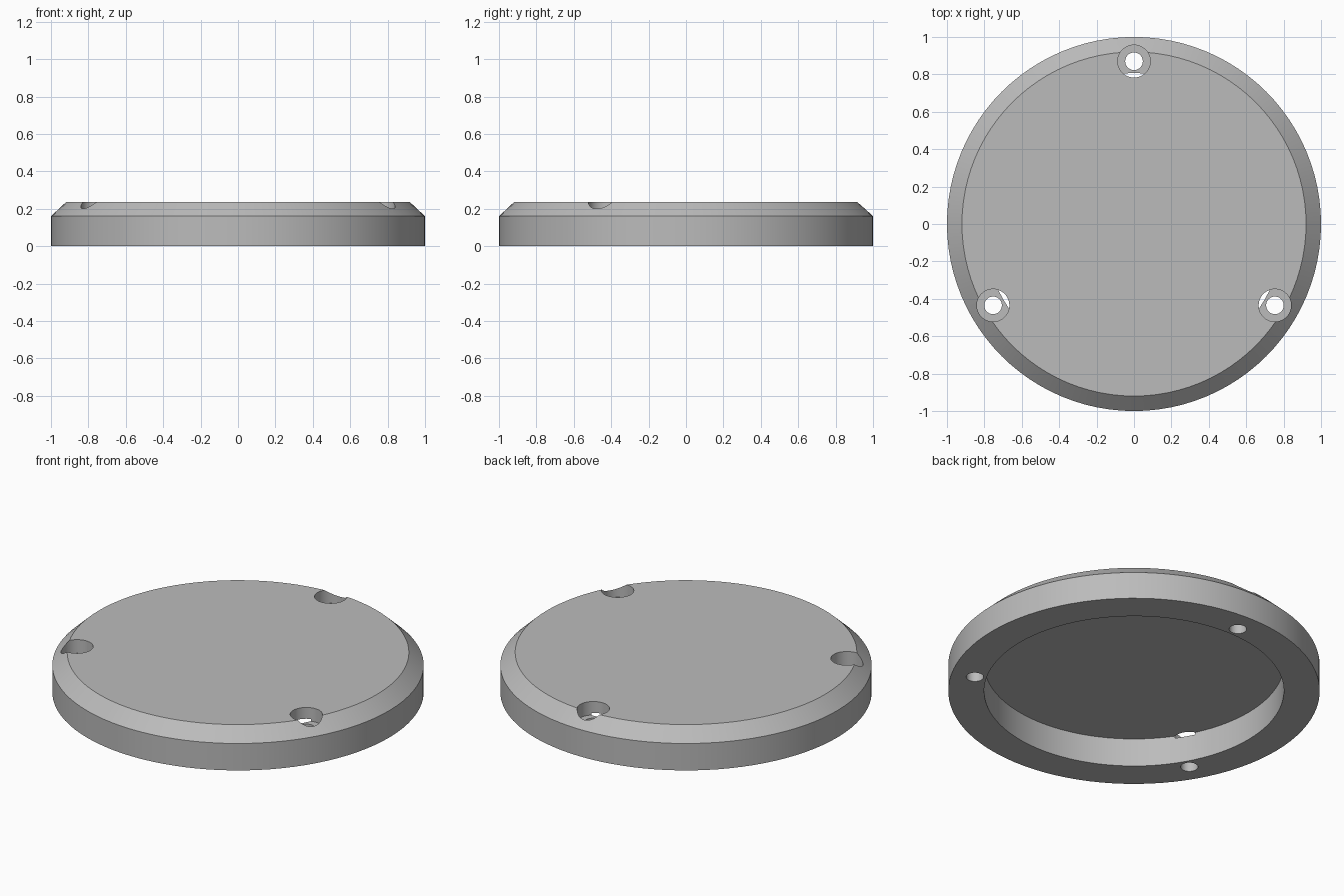
import bpy
import bmesh
import math
from mathutils import Matrix, Vector

cube = bpy.data.objects.get("Cube")
if cube:
    bpy.data.objects.remove(cube, do_unlink=True)

SEGMENTS = 96
HEIGHT = 0.235
CHAMFER_Z = 0.16
TOP_RADIUS = 0.92
CAVITY_RADIUS = 0.807
CAVITY_Z = 0.168
HOLE_DISTANCE = 0.87
SEAT_Z = 0.155

grey = bpy.data.materials.new("plain_grey")
grey.use_nodes = True
colour = (0.5, 0.5, 0.5, 1)
grey.diffuse_color = colour
grey.node_tree.nodes["Principled BSDF"].inputs["Base Color"].default_value = colour


def add_object(name, bm):
    bmesh.ops.recalc_face_normals(bm, faces=bm.faces)
    mesh = bpy.data.meshes.new(name)
    bm.to_mesh(mesh)
    bm.free()
    mesh.materials.append(grey)
    obj = bpy.data.objects.new(name, mesh)
    bpy.context.collection.objects.link(obj)
    return obj


def lathe(name, profile):
    """Spin a closed radius/height profile around the z axis."""
    bm = bmesh.new()
    verts = [bm.verts.new((r, 0, z)) for r, z in profile]
    edges = [bm.edges.new(pair) for pair in zip(verts, verts[1:])]
    bmesh.ops.spin(bm, geom=verts + edges, cent=(0, 0, 0), axis=(0, 0, 1),
                   angle=math.tau, steps=SEGMENTS, use_duplicate=False)
    bmesh.ops.remove_doubles(bm, verts=bm.verts, dist=1e-5)
    # Merge each flat cap's fan into one disc
    hubs = [v for v in bm.verts if v.co.xy.length < 1e-4]
    bmesh.ops.dissolve_verts(bm, verts=hubs)
    return add_object(name, bm)


def cylinder(bm, centre, radius, low, high):
    place = Matrix.Translation((centre.x, centre.y, (low + high) / 2))
    bmesh.ops.create_cone(bm, cap_ends=True, segments=48, radius1=radius,
                          radius2=radius, depth=high - low, matrix=place)


# Chamfered round cover, hollow underneath
cover = lathe("round_cover", [
    (0, HEIGHT), (TOP_RADIUS, HEIGHT), (1, CHAMFER_Z), (1, 0),
    (CAVITY_RADIUS, 0), (CAVITY_RADIUS, CAVITY_Z), (0, CAVITY_Z)])


# Three screw holes, each with a wider recess for the screw head
def cut_holes(name, radius, low, high):
    bm = bmesh.new()
    for i in range(3):
        angle = math.radians(90 + 120 * i)
        centre = Vector((math.cos(angle), math.sin(angle), 0)) * HOLE_DISTANCE
        cylinder(bm, centre, radius, low, high)
    cutter = add_object(name, bm)
    cutter.hide_render = True
    modifier = cover.modifiers.new(name, 'BOOLEAN')
    modifier.operation = 'DIFFERENCE'
    modifier.solver = 'EXACT'
    modifier.object = cutter
    bpy.ops.object.select_all(action='DESELECT')
    cover.select_set(True)
    bpy.context.view_layer.objects.active = cover
    bpy.ops.object.modifier_apply(modifier=name)
    bpy.data.objects.remove(cutter, do_unlink=True)


cut_holes("screw_head_recess", 0.087, SEAT_Z, 0.4)
cut_holes("screw_hole", 0.047, -0.1, 0.3)

bpy.ops.object.shade_smooth_by_angle(angle=math.radians(25))
